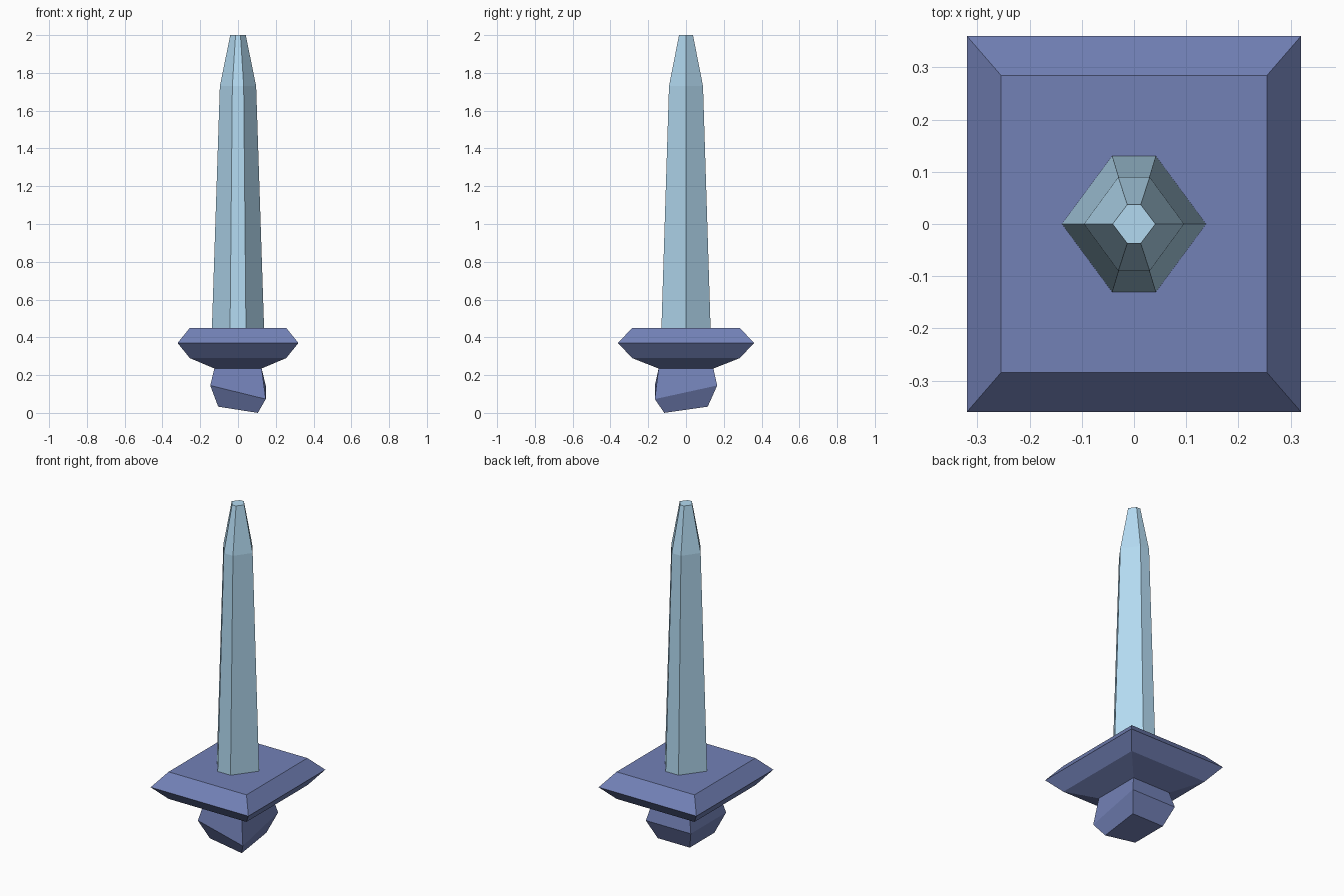
import bpy

if "Cube" in bpy.data.objects:
    bpy.data.objects.remove(bpy.data.objects["Cube"])


def material(name, color):
    mat = bpy.data.materials.new(name)
    mat.diffuse_color = color
    mat.use_nodes = True
    mat.node_tree.nodes["Principled BSDF"].inputs["Base Color"].default_value = mat.diffuse_color
    return mat


def loft(name, rings, mat):
    """Skin a stack of equal-sized point rings and cap both ends (flat shaded)."""
    n = len(rings[0])
    verts = [p for ring in rings for p in ring]
    faces = [tuple(reversed(range(n))), tuple(range(len(verts) - n, len(verts)))]
    for r in range(len(rings) - 1):
        a, b = r * n, (r + 1) * n
        for i in range(n):
            j = (i + 1) % n
            faces.append((a + i, a + j, b + j, b + i))
    mesh = bpy.data.meshes.new(name)
    mesh.from_pydata(verts, [], faces)
    mesh.update()
    mesh.materials.append(mat)
    obj = bpy.data.objects.new(name, mesh)
    bpy.context.collection.objects.link(obj)
    return obj


def rect(hx, hy, z, corner_z=None):
    """Rectangle ring; corner_z optionally drops the front right corner."""
    low = z if corner_z is None else corner_z
    return [(-hx, -hy, z), (hx, -hy, low), (hx, hy, z), (-hx, hy, z)]


def hexagon(hx, fx, hy, z):
    """Six-sided ring: points at +-hx, short flats of half width fx at +-hy."""
    return [(hx, 0, z), (fx, hy, z), (-fx, hy, z),
            (-hx, 0, z), (-fx, -hy, z), (fx, -hy, z)]


steel = material("blade_blue", (0.45, 0.70, 0.88, 1))
violet = material("hilt_blue", (0.17, 0.22, 0.47, 1))

# Tapered blade with a blunt tip
loft("blade", [hexagon(0.138, 0.042, 0.13, 0.45),
               hexagon(0.096, 0.030, 0.09, 1.73),
               hexagon(0.041, 0.013, 0.037, 2.0)], steel)

# Bevelled rectangular guard
loft("guard", [rect(0.125, 0.145, 0.235),
               rect(0.255, 0.285, 0.29),
               rect(0.32, 0.36, 0.37),
               rect(0.255, 0.285, 0.45)], violet)

# Chunky pommel with a pulled-down front right corner
loft("pommel", [rect(0.105, 0.115, 0.033, 0.0),
                rect(0.147, 0.165, 0.145, 0.073),
                rect(0.125, 0.145, 0.235)], violet)
